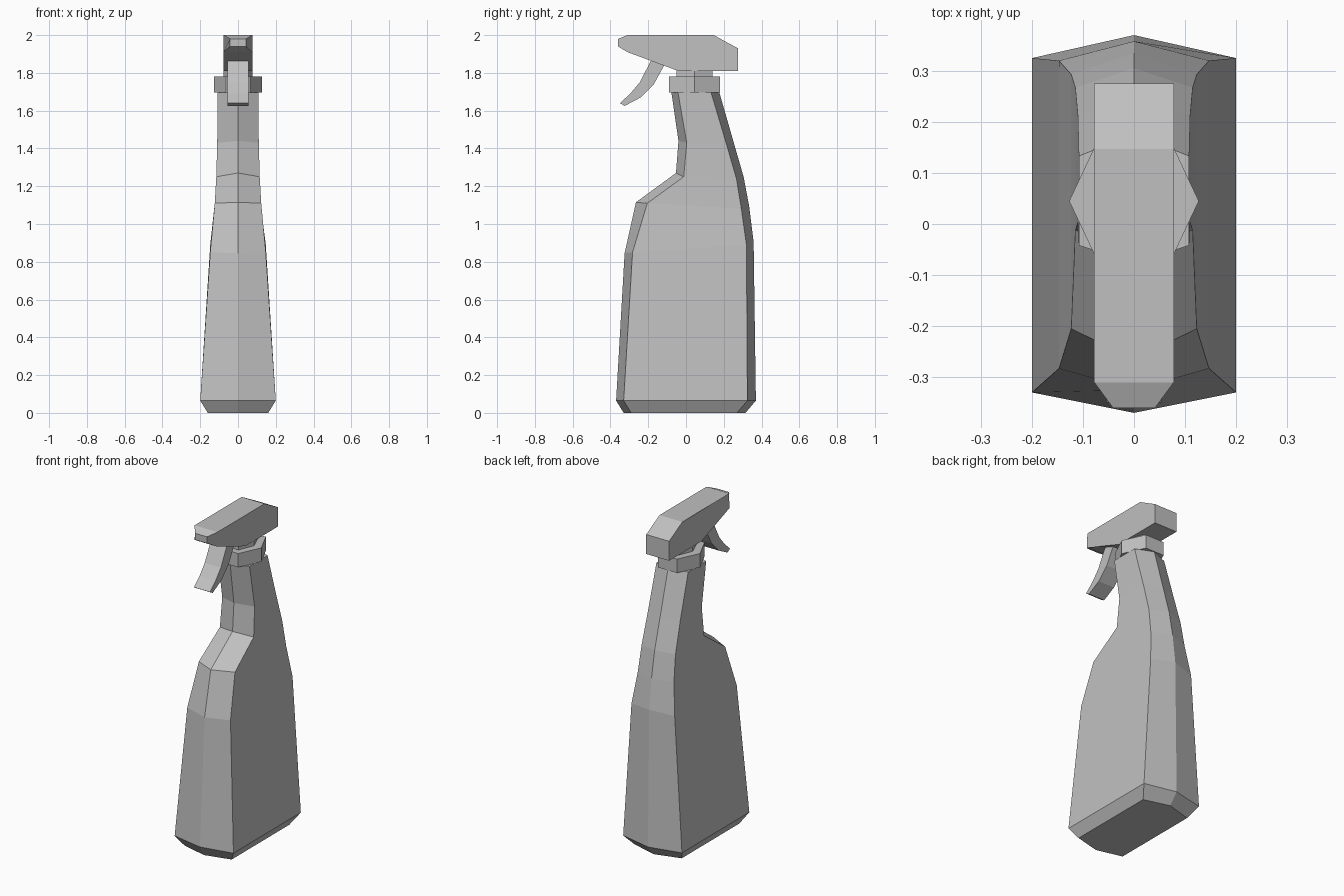
import bpy
import bmesh
from math import cos, sin, pi

cube = bpy.data.objects.get("Cube")
if cube:
    bpy.data.objects.remove(cube, do_unlink=True)

GREY = (0.53, 0.53, 0.53, 1.0)
plastic = bpy.data.materials.new("grey plastic")
plastic.use_nodes = True
plastic.diffuse_color = GREY
plastic.node_tree.nodes["Principled BSDF"].inputs["Base Color"].default_value = GREY


def finish(name, bm):
    """Turn a bmesh into a flat-shaded object."""
    bmesh.ops.recalc_face_normals(bm, faces=bm.faces)
    mesh = bpy.data.meshes.new(name)
    bm.to_mesh(mesh)
    bm.free()
    mesh.materials.append(plastic)
    obj = bpy.data.objects.new(name, mesh)
    bpy.context.collection.objects.link(obj)
    return obj


def loft(name, rings):
    """Join equal-length rings of points and cap both ends."""
    bm = bmesh.new()
    loops = [[bm.verts.new(p) for p in ring] for ring in rings]
    for low, high in zip(loops, loops[1:]):
        n = len(low)
        for i in range(n):
            j = (i + 1) % n
            bm.faces.new((low[i], low[j], high[j], high[i]))
    bm.faces.new(loops[0][::-1])
    bm.faces.new(loops[-1])
    return finish(name, bm)


def body_ring(width, front, front_side, back, back_side):
    """Six-sided section with pointed front and back, each given as (y, z)."""
    return [(0, *front), (width, *front_side), (width, *back_side),
            (0, *back), (-width, *back_side), (-width, *front_side)]


def hexagon(rx, ry, y, z):
    return [(rx * cos(i * pi / 3), y + ry * sin(i * pi / 3), z) for i in range(6)]


def slab(name, profile, half_width):
    """Side profile of (y, z) points extruded across x."""
    return loft(name, [[(x, y, z) for y, z in profile] for x in (-half_width, half_width)])


# Bottle: half width, front centre, front edge, back centre, back edge
loft("bottle", [
    body_ring(0.16, (-0.33, 0), (-0.29, 0), (0.315, 0), (0.27, 0)),
    body_ring(0.20, (-0.37, 0.065), (-0.33, 0.065), (0.37, 0.065), (0.325, 0.065)),
    body_ring(0.147, (-0.325, 0.845), (-0.283, 0.85), (0.358, 0.905), (0.32, 0.89)),
    body_ring(0.123, (-0.265, 1.115), (-0.205, 1.11), (0.335, 1.09), (0.293, 1.08)),
    body_ring(0.115, (-0.053, 1.27), (-0.012, 1.25), (0.305, 1.25), (0.267, 1.24)),
    body_ring(0.11, (-0.04, 1.44), (0.004, 1.43), (0.253, 1.43), (0.212, 1.43)),
    body_ring(0.108, (-0.077, 1.695), (-0.042, 1.695), (0.177, 1.695), (0.133, 1.695)),
])

# Screw collar and the short neck above it
loft("collar", [hexagon(0.127, 0.156, 0.045, z) for z in (1.695, 1.78)])
loft("neck", [hexagon(0.077, 0.11, 0.045, z) for z in (1.78, 1.83)])

# Spray head with a tapered nozzle tip
head = slab("spray_head", [
    (-0.36, 1.98), (-0.31, 2.0), (0.147, 2.0), (0.275, 1.93), (0.275, 1.81),
    (-0.04, 1.81), (-0.31, 1.91), (-0.36, 1.94)], 0.078)
for vert in head.data.vertices:
    if vert.co.y < -0.34:
        vert.co.x *= 0.53

# Curved trigger
slab("trigger", [
    (-0.18, 1.875), (-0.245, 1.75), (-0.295, 1.69), (-0.35, 1.64),
    (-0.325, 1.625), (-0.24, 1.67), (-0.17, 1.74), (-0.11, 1.85)], 0.055)
